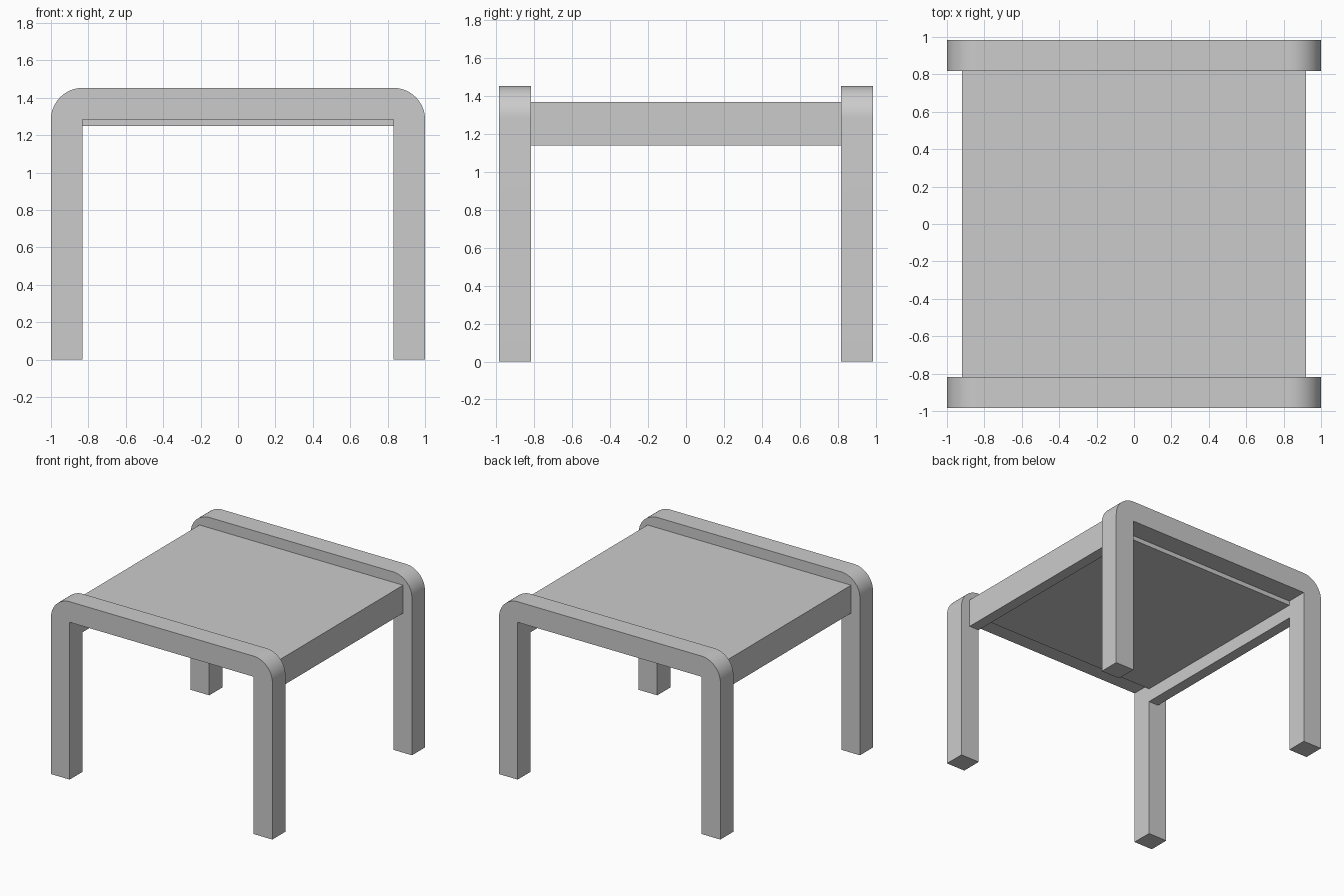
import bpy, bmesh
from math import sin, cos, pi, radians

if "Cube" in bpy.data.objects:
    bpy.data.objects.remove(bpy.data.objects["Cube"])

H = 1.453             # overall height
T = 0.168             # leg thickness
R = 0.17              # outer corner radius
Y_OUT = 0.985         # outer face of the leg frames
Y_IN = Y_OUT - T      # inner face of the leg frames
X_IN = 1 - T          # inner side of the legs
SEAT_TOP = 1.368


def add_object(name, bm):
    bmesh.ops.recalc_face_normals(bm, faces=bm.faces)
    mesh = bpy.data.meshes.new(name)
    bm.to_mesh(mesh)
    bm.free()
    obj = bpy.data.objects.new(name, mesh)
    bpy.context.collection.objects.link(obj)
    return obj


def box(name, x0, x1, y0, y1, z0, z1):
    bm = bmesh.new()
    bmesh.ops.create_cube(bm, size=1)
    for v in bm.verts:
        v.co = (x0 + (x1 - x0) * (v.co.x + 0.5),
                y0 + (y1 - y0) * (v.co.y + 0.5),
                z0 + (z1 - z0) * (v.co.z + 0.5))
    return add_object(name, bm)


def leg_frame(name, y0):
    # Upside-down U profile with rounded outer corners and square inner ones
    n = 16
    arc = [(1 - R + R * cos(a), H - R + R * sin(a))
           for a in (i * pi / 2 / n for i in range(n + 1))]
    half = [(X_IN, H - T), (X_IN, 0), (1, 0)] + arc
    outline = half + [(-x, z) for x, z in reversed(half)]
    bm = bmesh.new()
    face = bm.faces.new([bm.verts.new((x, y0, z)) for x, z in outline])
    ext = bmesh.ops.extrude_face_region(bm, geom=[face])
    verts = [g for g in ext["geom"] if isinstance(g, bmesh.types.BMVert)]
    bmesh.ops.translate(bm, verts=verts, vec=(0, T, 0))
    obj = add_object(name, bm)
    bpy.ops.object.select_all(action='DESELECT')
    obj.select_set(True)
    bpy.context.view_layer.objects.active = obj
    bpy.ops.object.shade_smooth_by_angle(angle=radians(30))


# Front and back leg frames
leg_frame("front_leg_frame", -Y_OUT)
leg_frame("back_leg_frame", Y_IN)

# Seat panel between the frames
box("seat_panel", -X_IN, X_IN, -Y_IN, Y_IN, 1.249, SEAT_TOP)

# Deeper rails along both sides of the seat
box("left_side_rail", -0.92, -X_IN, -Y_IN, Y_IN, 1.14, SEAT_TOP)
box("right_side_rail", X_IN, 0.92, -Y_IN, Y_IN, 1.14, SEAT_TOP)
